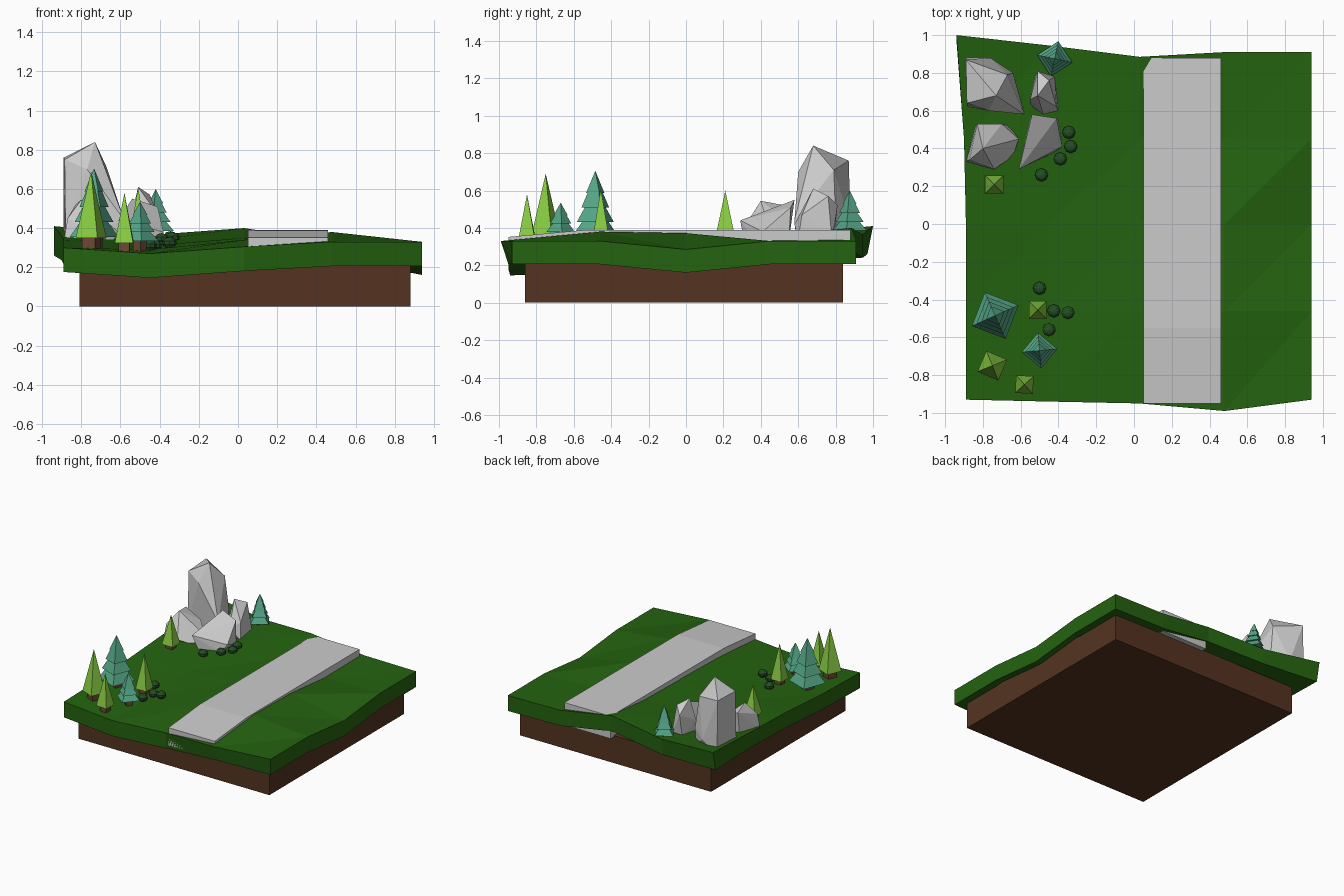
import bpy, bmesh, math
from mathutils import Matrix

if "Cube" in bpy.data.objects:
    bpy.data.objects.remove(bpy.data.objects["Cube"])


def mat(name, rgb):
    m = bpy.data.materials.new(name)
    m.diffuse_color = (*rgb, 1)
    m.use_nodes = True
    m.node_tree.nodes["Principled BSDF"].inputs["Base Color"].default_value = m.diffuse_color
    return m


GRASS = mat("grass green", (0.018, 0.125, 0.005))
DIRT = mat("soil brown", (0.09, 0.034, 0.015))
BARK = mat("bark brown", (0.15, 0.065, 0.035))
TEAL = mat("spruce teal", (0.09, 0.38, 0.24))
LIME = mat("lime green", (0.25, 0.62, 0.055))
BUSH = mat("bush green", (0.018, 0.075, 0.018))


def finish(bm, name, material=None):
    bmesh.ops.recalc_face_normals(bm, faces=bm.faces)
    me = bpy.data.meshes.new(name)
    bm.to_mesh(me)
    bm.free()
    if material:
        me.materials.append(material)
    ob = bpy.data.objects.new(name, me)
    bpy.context.collection.objects.link(ob)
    return ob


def box(name, lo, hi, material=None):
    bm = bmesh.new()
    size = [h - l for l, h in zip(lo, hi)]
    mid = [(h + l) / 2 for l, h in zip(lo, hi)]
    bmesh.ops.create_cube(bm, size=1, matrix=Matrix.Translation(mid) @ Matrix.Diagonal((*size, 1)))
    return finish(bm, name, material)


def cone(bm, x, y, z0, z1, r1, r2, rot):
    m = Matrix.Translation((x, y, (z0 + z1) / 2)) @ Matrix.Rotation(math.radians(rot), 4, 'Z')
    bmesh.ops.create_cone(bm, cap_ends=True, segments=4, radius1=r1, radius2=r2, depth=z1 - z0, matrix=m)


# Soil block
box("soil_block", (-0.81, -0.86, 0), (0.88, 0.84, 0.22), DIRT)

# Uneven grass slab: a 5 x 5 height grid with a matching underside
X = [-0.89, -0.45, 0.03, 0.48, 0.94]
FRONT = [-0.93, -0.94, -0.95, -0.99, -0.93]
BACK = [1.0, 0.945, 0.885, 0.91, 0.91]
H = [[0.30, 0.27, 0.305, 0.33, 0.33],
     [0.31, 0.29, 0.34, 0.38, 0.33],
     [0.34, 0.31, 0.35, 0.372, 0.285],
     [0.36, 0.335, 0.36, 0.33, 0.33],
     [0.41, 0.365, 0.40, 0.335, 0.33]]
bm = bmesh.new()
top, low = [], []
for j in range(5):
    for i in range(5):
        y = [FRONT[i], -0.46, 0.0, 0.45, BACK[i]][j]
        x = X[i] - (0.05 if i == 0 and j == 4 else 0.01 if i == 0 and j == 3 else 0)
        top.append(bm.verts.new((x, y, H[j][i])))
        yl = -0.95 if (i, j) == (3, 0) else 0.97 if (i, j) == (0, 4) else y
        low.append(bm.verts.new((x, yl, H[j][i] - (0.15 if (i, j) == (0, 4) else 0.124))))
for j in range(4):
    for i in range(4):
        a = j * 5 + i
        for layer in (top, low):
            bm.faces.new([layer[k] for k in (a, a + 1, a + 6)])
            bm.faces.new([layer[k] for k in (a, a + 6, a + 5)])
rim = list(range(5)) + [9, 14, 19, 24, 23, 22, 21, 20, 15, 10, 5]
for a, b in zip(rim, rim[1:] + rim[:1]):
    bm.faces.new((top[a], top[b], low[b], low[a]))
finish(bm, "grass_slab", GRASS)

# Road: side profile extruded across x
bm = bmesh.new()
profile = [(-0.95, 0.21), (-0.95, 0.352), (-0.55, 0.388), (0.88, 0.39), (0.88, 0.21)]
face = bm.faces.new([bm.verts.new((0.05, y, z)) for y, z in profile])
ext = bmesh.ops.extrude_face_region(bm, geom=[face])
bmesh.ops.translate(bm, vec=(0.41, 0, 0), verts=[v for v in ext["geom"] if isinstance(v, bmesh.types.BMVert)])
finish(bm, "road")

# Rocks: convex hulls of a few corner points
ROCKS = {
    "tall_rock": [(-.89, .87, .76), (-.885, .64, .75), (-.73, .68, .84), (-.77, .60, .70), (-.67, .79, .71),
                  (-.58, .58, .44), (-.64, .80, .45), (-.76, .88, .42), (-.89, .88, .33), (-.88, .62, .33),
                  (-.58, .59, .33), (-.65, .80, .33)],
    "left_rock": [(-.87, .34, .45), (-.83, .53, .52), (-.80, .40, .545), (-.70, .53, .45), (-.61, .45, .38),
                  (-.74, .29, .37), (-.89, .33, .33), (-.64, .36, .33), (-.84, .52, .31), (-.66, .52, .31)],
    "front_rock": [(-.54, .58, .55), (-.41, .56, .51), (-.38, .41, .38), (-.61, .29, .44), (-.57, .31, .33),
                   (-.42, .38, .32), (-.40, .55, .33), (-.55, .55, .33)],
    "right_rock": [(-.51, .68, .61), (-.45, .76, .57), (-.51, .81, .52), (-.41, .62, .47), (-.55, .66, .44),
                   (-.48, .58, .42), (-.40, .60, .34), (-.42, .78, .34), (-.52, .79, .34), (-.55, .63, .33)],
}
for name, pts in ROCKS.items():
    bm = bmesh.new()
    vs = [bm.verts.new(p) for p in pts]
    hull = bmesh.ops.convex_hull(bm, input=vs)
    inner = {v for v in hull["geom_interior"] if isinstance(v, bmesh.types.BMVert)}
    bmesh.ops.delete(bm, geom=list(inner), context='VERTS')
    finish(bm, name)


def trunk(x, y, ground, base, r, rot):
    bm = bmesh.new()
    cone(bm, x, y, ground, base + 0.005, r, r, rot)
    finish(bm, "trunk", BARK)


# Tiered spruces: x, y, ground, foliage base, tip, radius, rotation
for x, y, g, base, tip, r, rot in [(-.735, -.485, .29, .355, .705, .135, 24),
                                   (-.50, -.67, .28, .335, .535, .095, 5),
                                   (-.42, .875, .34, .385, .60, .095, -12)]:
    trunk(x, y, g, base, r * .35, rot)
    bm = bmesh.new()
    h = tip - base
    for k in range(4):
        z0 = base + h * 0.22 * k
        z1 = tip if k == 3 else z0 + h * 0.30
        cone(bm, x, y, z0, z1, r * (1 - .2 * k), 0 if k == 3 else r * (.42 - .09 * k), rot)
    finish(bm, "spruce", TEAL)

# Slim pyramid trees
for x, y, g, base, tip, r, rot in [(-.75, -.75, .285, .35, .69, .085, 22),
                                   (-.58, -.85, .27, .325, .58, .066, 42),
                                   (-.51, -.455, .28, .33, .61, .066, 45),
                                   (-.74, .21, .31, .37, .60, .068, 45)]:
    trunk(x, y, g, base, r * .6, rot)
    bm = bmesh.new()
    cone(bm, x, y, base, tip, r, 0, rot)
    finish(bm, "pyramid_tree", LIME)

# Small faceted bushes
for x, y, z in [(-.50, -.34, .315), (-.425, -.46, .31), (-.35, -.47, .325), (-.45, -.56, .31),
                (-.345, .485, .355), (-.335, .41, .35), (-.39, .345, .345), (-.49, .26, .34)]:
    bm = bmesh.new()
    bmesh.ops.create_uvsphere(bm, u_segments=8, v_segments=5, radius=0.037,
                              matrix=Matrix.Translation((x, y, z)) @ Matrix.Diagonal((1, 1, 0.8, 1)))
    finish(bm, "bush", BUSH)
